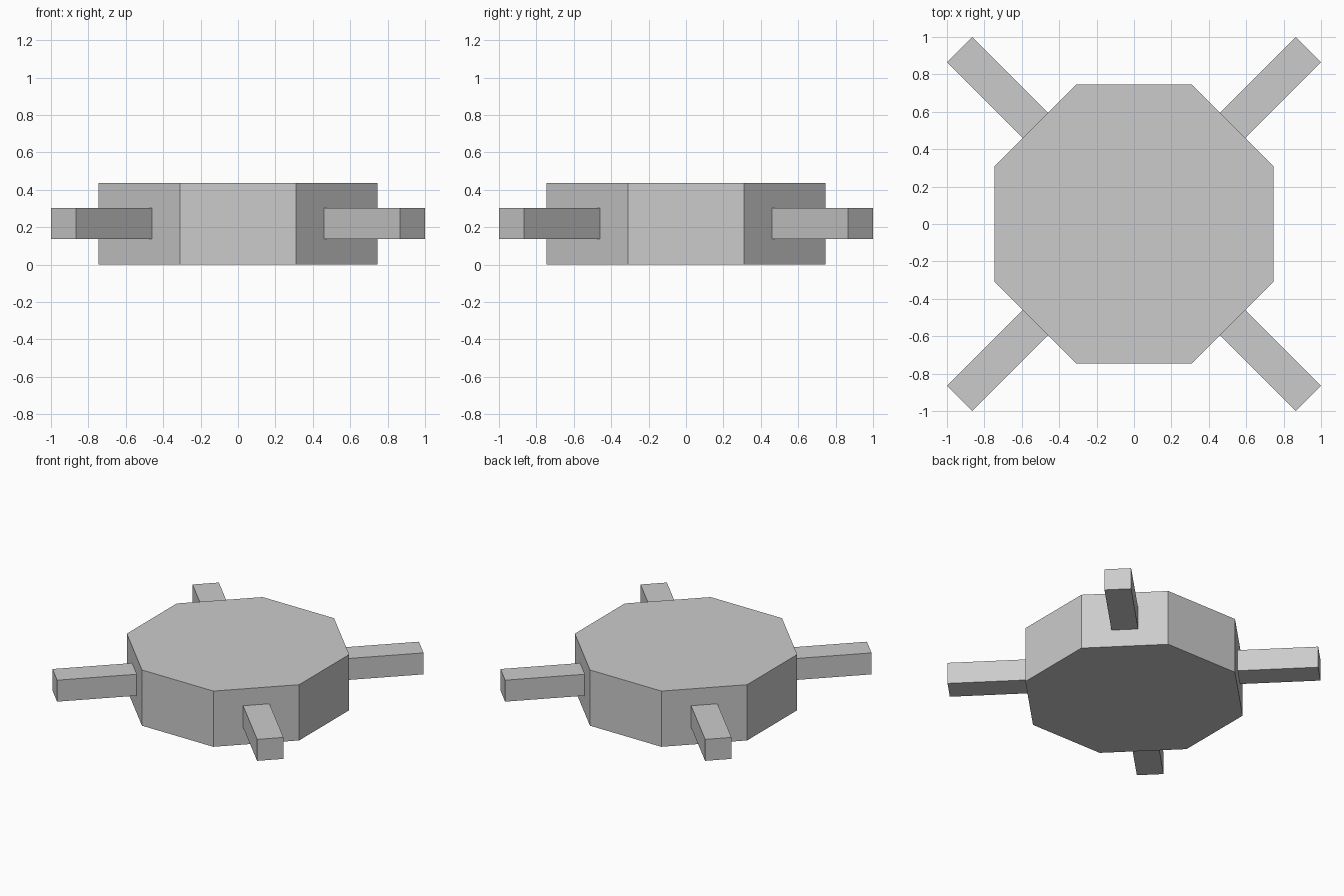
import bpy
from math import radians, cos, sin, pi
from mathutils import Matrix

cube = bpy.data.objects.get("Cube")
if cube:
    bpy.data.objects.remove(cube, do_unlink=True)

APOTHEM = 0.746    # centre to each flat side of the body
HEIGHT = 0.436
ARM_END = 1.319    # centre to the tip of each arm
ARM_WIDTH = 0.19
ARM_HEIGHT = 0.168
ARM_Z = 0.22

grey = bpy.data.materials.new("light grey")
grey.use_nodes = True
colour = (0.6, 0.6, 0.6, 1)
grey.diffuse_color = colour
grey.node_tree.nodes["Principled BSDF"].inputs["Base Color"].default_value = colour

# Octagonal body
bpy.ops.mesh.primitive_cylinder_add(vertices=8, radius=APOTHEM / cos(pi / 8),
                                    depth=HEIGHT, location=(0, 0, HEIGHT / 2))
body = bpy.context.object
body.name = "body"
body.data.transform(Matrix.Rotation(pi / 8, 4, "Z"))
body.data.materials.append(grey)

# Four diagonal arms, each butted against a slanted side
names = ("back_left_arm", "back_right_arm", "front_right_arm", "front_left_arm")
length = ARM_END - APOTHEM
middle = (ARM_END + APOTHEM) / 2
for i, name in enumerate(names):
    angle = radians(45 + 90 * i)
    bpy.ops.mesh.primitive_cube_add(size=1, rotation=(0, 0, angle),
                                    location=(middle * cos(angle), middle * sin(angle), ARM_Z))
    arm = bpy.context.object
    arm.name = name
    arm.scale = (length, ARM_WIDTH, ARM_HEIGHT)
    arm.data.materials.append(grey)
